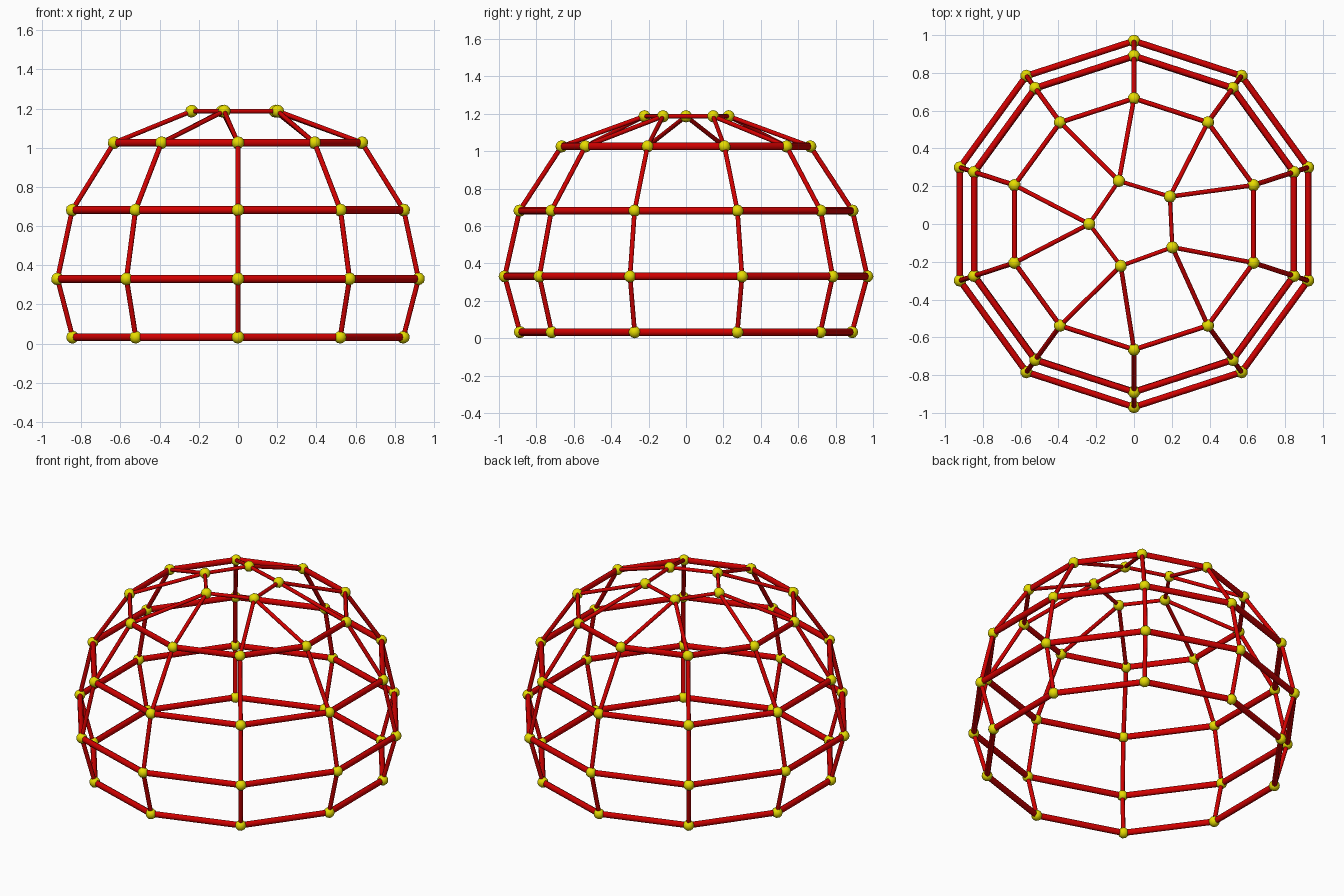
import bpy, bmesh, math
from mathutils import Vector, Matrix

if "Cube" in bpy.data.objects:
    bpy.data.objects.remove(bpy.data.objects["Cube"])


def material(name, color):
    m = bpy.data.materials.new(name)
    m.diffuse_color = (*color, 1)
    m.use_nodes = True
    m.node_tree.nodes["Principled BSDF"].inputs["Base Color"].default_value = m.diffuse_color
    return m


red = material("red", (0.64, 0.0, 0.0))
yellow = material("yellow", (0.8, 0.72, 0.0))

NODE = 0.033


def finish(bm, name, mat):
    for f in bm.faces:
        f.smooth = len(f.verts) < 5
    me = bpy.data.meshes.new(name)
    bm.to_mesh(me)
    bm.free()
    me.materials.append(mat)
    ob = bpy.data.objects.new(name, me)
    bpy.context.collection.objects.link(ob)


def bars(name, pairs, wide, tall):
    """Straight bars between point pairs; wide is horizontal, tall is across it."""
    bm = bmesh.new()
    for a, b in pairs:
        z = (b - a).normalized()
        x = z.cross(Vector((0, 0, 1))).normalized()
        y = z.cross(x)
        frame = Matrix((x, y, z)).transposed().to_4x4()
        frame.translation = (a + b) / 2
        bmesh.ops.create_cone(
            bm, cap_ends=True, segments=8, radius1=1, radius2=1,
            depth=(b - a).length,
            matrix=frame @ Matrix.Diagonal((wide, tall, 1, 1)))
    finish(bm, name, red)


def nodes(name, points):
    bm = bmesh.new()
    for p in points:
        bmesh.ops.create_icosphere(bm, subdivisions=2, radius=NODE,
                                   matrix=Matrix.Translation(p))
    finish(bm, name, yellow)


def loop_pairs(pts):
    return list(zip(pts, pts[1:] + pts[:1]))


# four ten-sided hoops: radius, height, bar half width
hoops = [(0.888, 0.033, 0.017), (0.969, 0.331, 0.017),
         (0.890, 0.682, 0.017), (0.665, 1.026, 0.013)]
rings = []
for i, (r, z, w) in enumerate(hoops):
    ring = [Vector((r * math.cos(math.radians(18 + 36 * k)),
                    r * math.sin(math.radians(18 + 36 * k)), z))
            for k in range(10)]
    rings.append(ring)
    bars(f"hoop_{i + 1}", loop_pairs(ring), w, 0.020)
    nodes(f"hoop_joints_{i + 1}", ring)

# ribs joining the hoops
for i in range(3):
    bars(f"ribs_{i + 1}", list(zip(rings[i], rings[i + 1])), 0.013, 0.013)

# open five-sided crown, each corner tied to two joints of the upper hoop
crown = [Vector((x, y, 1.187)) for x, y in
         [(0.19, 0.145), (-0.08, 0.228), (-0.237, 0.0),
          (-0.07, -0.222), (0.203, -0.123)]]
bars("crown_bars", loop_pairs(crown), 0.011, 0.012)
nodes("crown_joints", crown)
bars("roof_struts", [(rings[3][2 * k + j], crown[k])
                     for k in range(5) for j in (0, 1)], 0.012, 0.012)
